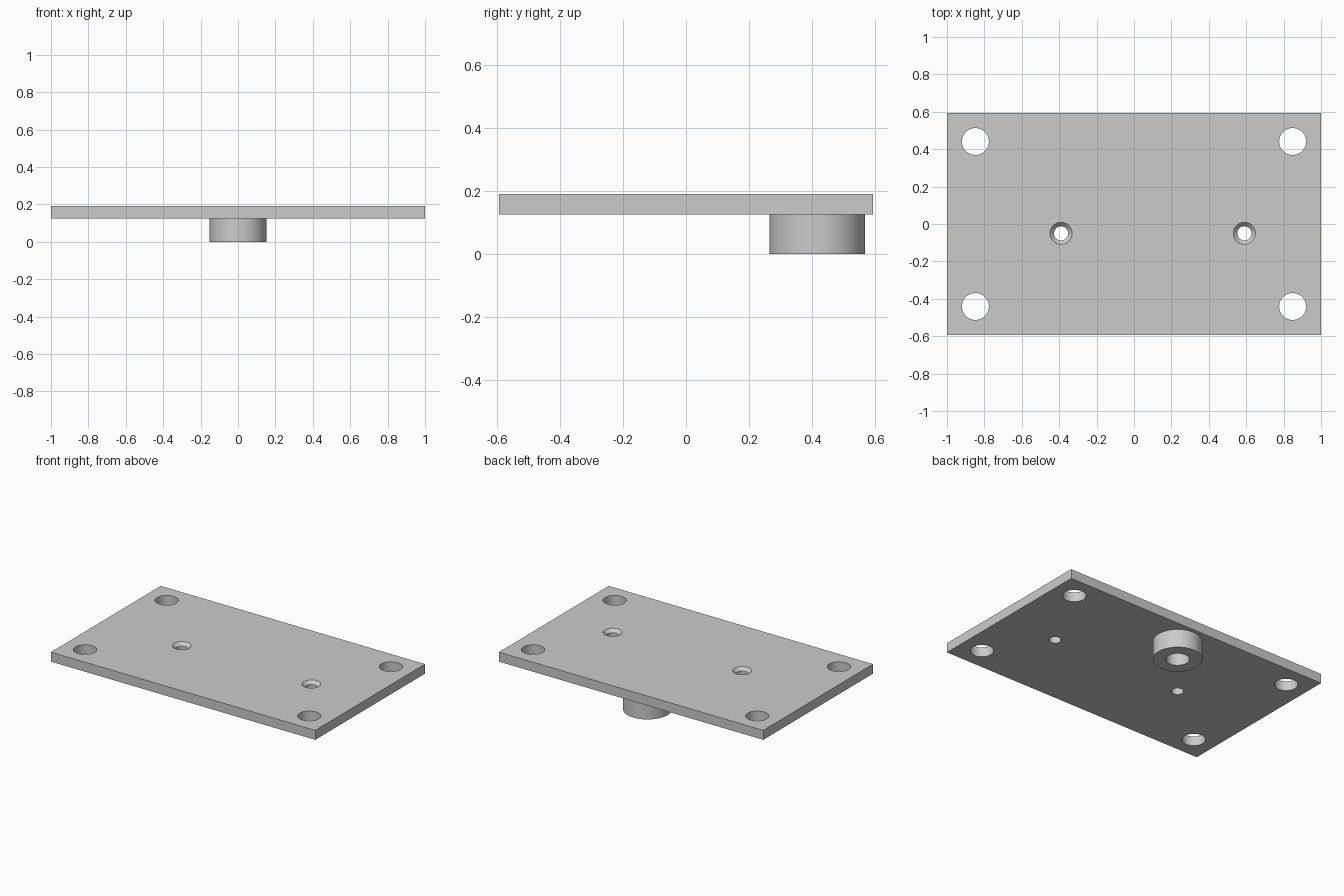
import bpy, bmesh
from math import cos, sin, tau, radians

cube = bpy.data.objects.get("Cube")
if cube:
    bpy.data.objects.remove(cube, do_unlink=True)

SIDES = 64
BOTTOM, TOP = 0.125, 0.19
HALF_X, HALF_Y = 1.0, 0.593

grey = bpy.data.materials.new("light grey")
grey.use_nodes = True
colour = (0.6, 0.6, 0.6, 1)
grey.diffuse_color = colour
grey.node_tree.nodes["Principled BSDF"].inputs["Base Color"].default_value = colour


def finish(name, bm):
    bmesh.ops.recalc_face_normals(bm, faces=bm.faces)
    mesh = bpy.data.meshes.new(name)
    bm.to_mesh(mesh)
    bm.free()
    mesh.materials.append(grey)
    obj = bpy.data.objects.new(name, mesh)
    bpy.context.collection.objects.link(obj)
    return obj


def lathe(name, x, y, profile, closed=False):
    """Turn (radius, z) points about a vertical axis; cap the ends unless closed."""
    bm = bmesh.new()
    rings = [[bm.verts.new((x + r * cos(tau * i / SIDES), y + r * sin(tau * i / SIDES), z))
              for i in range(SIDES)] for r, z in profile]
    pairs = list(zip(rings, rings[1:]))
    if closed:
        pairs.append((rings[-1], rings[0]))
    else:
        bm.faces.new(rings[0])
        bm.faces.new(rings[-1])
    for a, b in pairs:
        for i in range(SIDES):
            j = (i + 1) % SIDES
            bm.faces.new((a[i], a[j], b[j], b[i]))
    return finish(name, bm)


def smooth(obj):
    bpy.ops.object.select_all(action='DESELECT')
    obj.select_set(True)
    bpy.context.view_layer.objects.active = obj
    bpy.ops.object.shade_smooth_by_angle(angle=radians(30))


# Flat plate
bm = bmesh.new()
bmesh.ops.create_cube(bm, size=1)
for v in bm.verts:
    v.co = (v.co.x * 2 * HALF_X, v.co.y * 2 * HALF_Y, TOP if v.co.z > 0 else BOTTOM)
plate = finish("plate", bm)

# Corner holes and countersunk screw holes
corner_profile = [(0.072, BOTTOM - 0.05), (0.072, TOP + 0.05)]
screw_profile = [(0.038, BOTTOM - 0.05), (0.038, TOP - 0.021),
                 (0.059, TOP), (0.059, TOP + 0.05)]
cutters = [lathe("corner_hole_cutter", sx * 0.848, sy * 0.441, corner_profile)
           for sx in (-1, 1) for sy in (-1, 1)]
cutters += [lathe("screw_hole_cutter", x, -0.05, screw_profile) for x in (-0.39, 0.59)]

bpy.context.view_layer.objects.active = plate
for cutter in cutters:
    cutter.hide_render = True
    cut = plate.modifiers.new("hole", 'BOOLEAN')
    cut.operation = 'DIFFERENCE'
    cut.solver = 'EXACT'
    cut.object = cutter
    bpy.ops.object.modifier_apply(modifier=cut.name)
    bpy.data.objects.remove(cutter, do_unlink=True)
smooth(plate)

# Hollow round boss under the back edge
boss = lathe("boss", 0, 0.416,
             [(0.152, 0), (0.152, BOTTOM), (0.072, BOTTOM), (0.072, 0)], closed=True)
smooth(boss)
